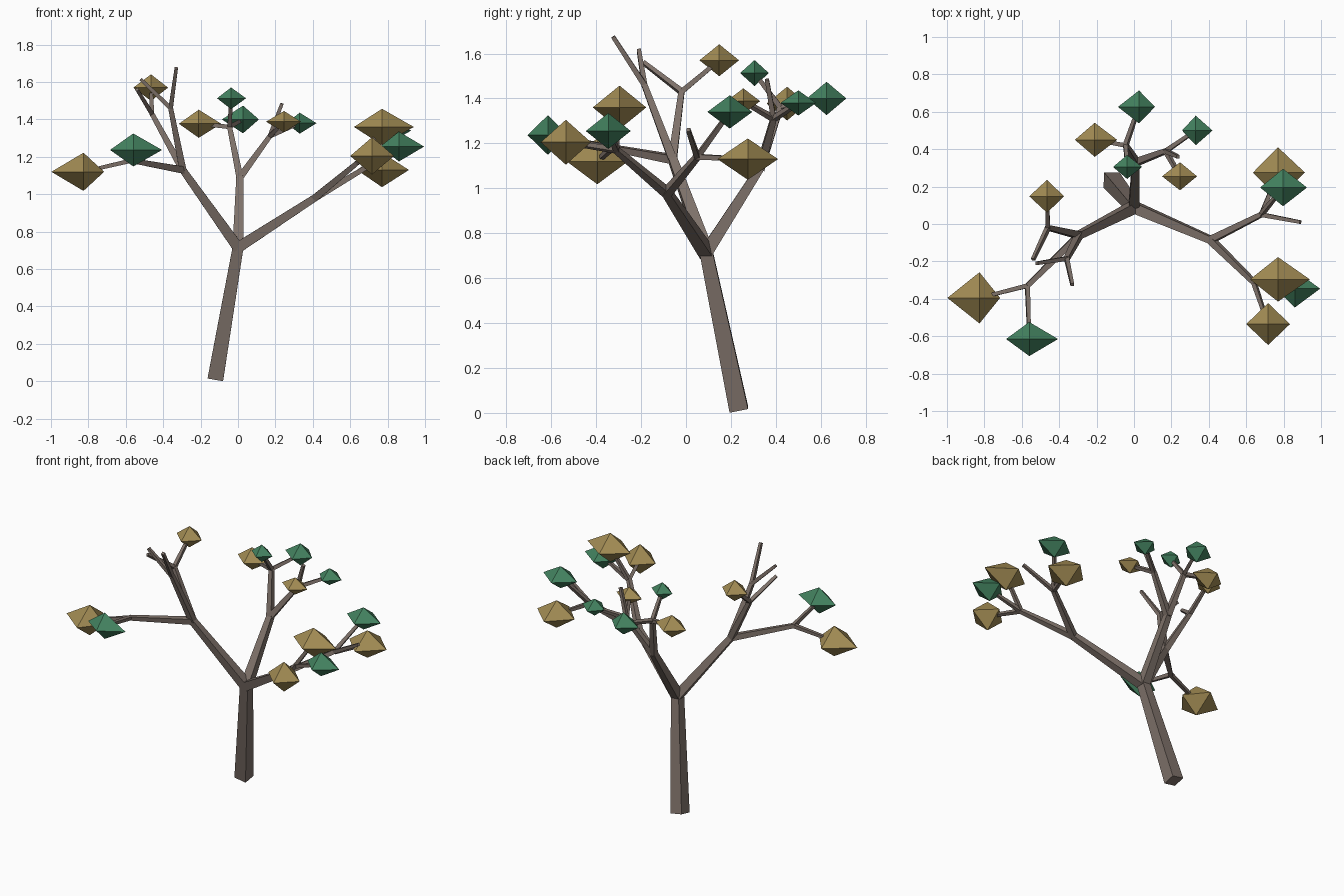
import bpy
import bmesh
from mathutils import Vector

cube = bpy.data.objects.get("Cube")
if cube:
    bpy.data.objects.remove(cube, do_unlink=True)


def make_material(name, colour):
    material = bpy.data.materials.new(name)
    material.use_nodes = True
    material.diffuse_color = (*colour, 1)
    shader = next(n for n in material.node_tree.nodes if n.type == "BSDF_PRINCIPLED")
    shader.inputs["Base Color"].default_value = (*colour, 1)
    shader.inputs["Roughness"].default_value = 0.9
    return material


bark = make_material("bark_brown", (0.21, 0.167, 0.143))
tan = make_material("tan_leaf", (0.36, 0.26, 0.088))
green = make_material("green_leaf", (0.056, 0.222, 0.115))


def finish(bm, name, material):
    bmesh.ops.recalc_face_normals(bm, faces=bm.faces)
    mesh = bpy.data.meshes.new(name)
    bm.to_mesh(mesh)
    bm.free()
    mesh.materials.append(material)
    bpy.context.collection.objects.link(bpy.data.objects.new(name, mesh))


def add_limb(bm, start, end, half_start, half_end):
    """Tapered square beam between two points."""
    start, end = Vector(start), Vector(end)
    along = (end - start).normalized()
    side = Vector((0, 1, 0)).cross(along).normalized()
    up = along.cross(side)
    rings = []
    for centre, half in ((start, half_start), (end, half_end)):
        rings.append([bm.verts.new(centre + (side * a + up * b) * half)
                      for a, b in ((-1, -1), (1, -1), (1, 1), (-1, 1))])
    low, high = rings
    bm.faces.new(low[::-1])
    bm.faces.new(high)
    for i in range(4):
        j = (i + 1) % 4
        bm.faces.new((low[i], low[j], high[j], high[i]))


def add_leaf(name, hub, left, right, depth, height, material):
    """Eight-sided leaf clump, wider on one side of its hub."""
    bm = bmesh.new()
    hub = Vector(hub)
    ring = [bm.verts.new(hub + Vector(p)) for p in
            ((-left, 0, 0), (0, -depth, 0), (right, 0, 0), (0, depth, 0))]
    for tip_z in (height, -height):
        tip = bm.verts.new(hub + Vector((0, 0, tip_z)))
        for i in range(4):
            bm.faces.new((ring[i], ring[(i + 1) % 4], tip))
    finish(bm, name, material)


# Trunk
fork = (0, 0.09, 0.715)
bm = bmesh.new()
add_limb(bm, (-0.12, 0.235, 0.016), fork, 0.042, 0.029)
finish(bm, "trunk", bark)

# Each bough: first joint, then second joints with their twig ends.
# A twig end is a bare point, or a point with leaf sizes and a leaf colour.
boughs = {
    "right_bough": ((-0.295, -0.06, 1.13), [
        ((-0.57, -0.33, 1.18), [
            ((-0.826, -0.395, 1.12), 0.172, 0.11, 0.137, 0.102, tan),
            ((-0.56, -0.615, 1.237), 0.124, 0.154, 0.091, 0.088, green)]),
        ((-0.46, -0.02, 1.43), [
            ((-0.465, 0.148, 1.57), 0.095, 0.091, 0.088, 0.071, tan),
            ((-0.54, -0.19, 1.56),)]),
        ((-0.36, -0.185, 1.46), [
            ((-0.33, -0.325, 1.675),),
            ((-0.52, -0.21, 1.615),)])]),
    "back_bough": ((0.01, 0.33, 1.09), [
        ((-0.045, 0.42, 1.36), [
            ((-0.21, 0.45, 1.377), 0.106, 0.12, 0.091, 0.075, tan),
            ((0.027, 0.626, 1.4), 0.113, 0.085, 0.088, 0.074, green),
            ((-0.037, 0.305, 1.513), 0.075, 0.08, 0.064, 0.058, green)]),
        ((0.17, 0.39, 1.31), [
            ((0.33, 0.5, 1.38), 0.073, 0.09, 0.079, 0.056, green),
            ((0.246, 0.255, 1.388), 0.096, 0.091, 0.075, 0.057, tan),
            ((0.235, 0.36, 1.485),)])]),
    "left_bough": ((0.41, -0.085, 0.98), [
        ((0.68, 0.05, 1.14), [
            ((0.77, 0.275, 1.13), 0.134, 0.144, 0.135, 0.092, tan),
            ((0.797, 0.195, 1.34), 0.123, 0.128, 0.1, 0.074, green),
            ((0.89, 0.01, 1.26),)]),
        ((0.64, -0.31, 1.17), [
            ((0.77, -0.296, 1.36), 0.15, 0.17, 0.119, 0.097, tan),
            ((0.717, -0.535, 1.205), 0.117, 0.117, 0.112, 0.1, tan),
            ((0.86, -0.346, 1.255), 0.1, 0.135, 0.1, 0.08, green)])]),
}

for name, (joint, branches) in boughs.items():
    bm = bmesh.new()
    add_limb(bm, fork, joint, 0.029, 0.019)
    leaf_count = 0
    for branch_end, twigs in branches:
        add_limb(bm, joint, branch_end, 0.019, 0.013)
        for twig_end, *leaf in twigs:
            add_limb(bm, branch_end, twig_end, 0.012, 0.009)
            if leaf:
                leaf_count += 1
                add_leaf(f"{name}_leaf_{leaf_count}", twig_end, *leaf)
    finish(bm, name, bark)
